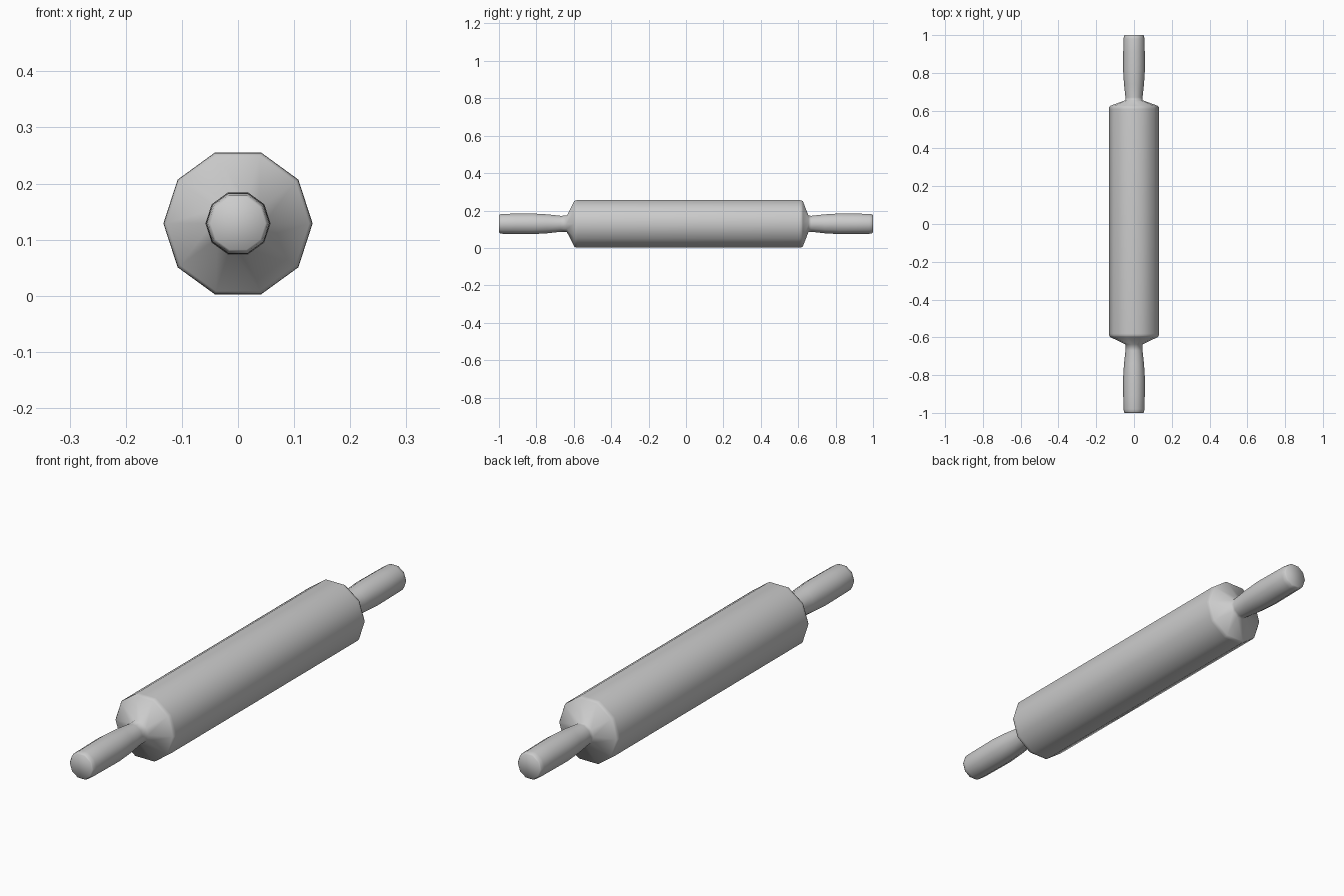
import bpy, bmesh, math

cube = bpy.data.objects.get("Cube")
if cube:
    bpy.data.objects.remove(cube, do_unlink=True)

SIDES = 10
AXIS_Z = 0.129

wood = bpy.data.materials.new("plain grey")
wood.use_nodes = True
GREY = (0.6, 0.6, 0.6, 1)
wood.diffuse_color = GREY
wood.node_tree.nodes["Principled BSDF"].inputs["Base Color"].default_value = GREY


def lathe(name, profile):
    """Spin (y, radius) points round the y axis and cap both ends."""
    bm = bmesh.new()
    rings = []
    for y, r in profile:
        ring = []
        for i in range(SIDES):
            a = 2 * math.pi * i / SIDES
            ring.append(bm.verts.new((r * math.cos(a), y, AXIS_Z + r * math.sin(a))))
        rings.append(ring)
    for a, b in zip(rings, rings[1:]):
        for i in range(SIDES):
            j = (i + 1) % SIDES
            bm.faces.new((a[i], a[j], b[j], b[i]))
    bm.faces.new(rings[0])
    bm.faces.new(rings[-1])
    bmesh.ops.recalc_face_normals(bm, faces=bm.faces)
    for f in bm.faces:
        f.smooth = True
    mesh = bpy.data.meshes.new(name)
    bm.to_mesh(mesh)
    bm.free()
    mesh.materials.append(wood)
    obj = bpy.data.objects.new(name, mesh)
    bpy.context.collection.objects.link(obj)
    return obj


# Handle from its rounded tip in to the narrow neck
handle = [(1.0, 0.049), (0.995, 0.053), (0.98, 0.056), (0.91, 0.057),
          (0.82, 0.058), (0.74, 0.053), (0.67, 0.045)]

# Roller with bevelled rims and sloped shoulders, set slightly towards the back
front = [(-0.637, 0.046), (-0.598, 0.127), (-0.590, 0.132), (-0.580, 0.133)]
back = [(0.608, 0.133), (0.617, 0.132), (0.625, 0.127), (0.655, 0.046)]

profile = [(-y, r) for y, r in handle] + front + back + handle[::-1]
lathe("rolling_pin", profile)
